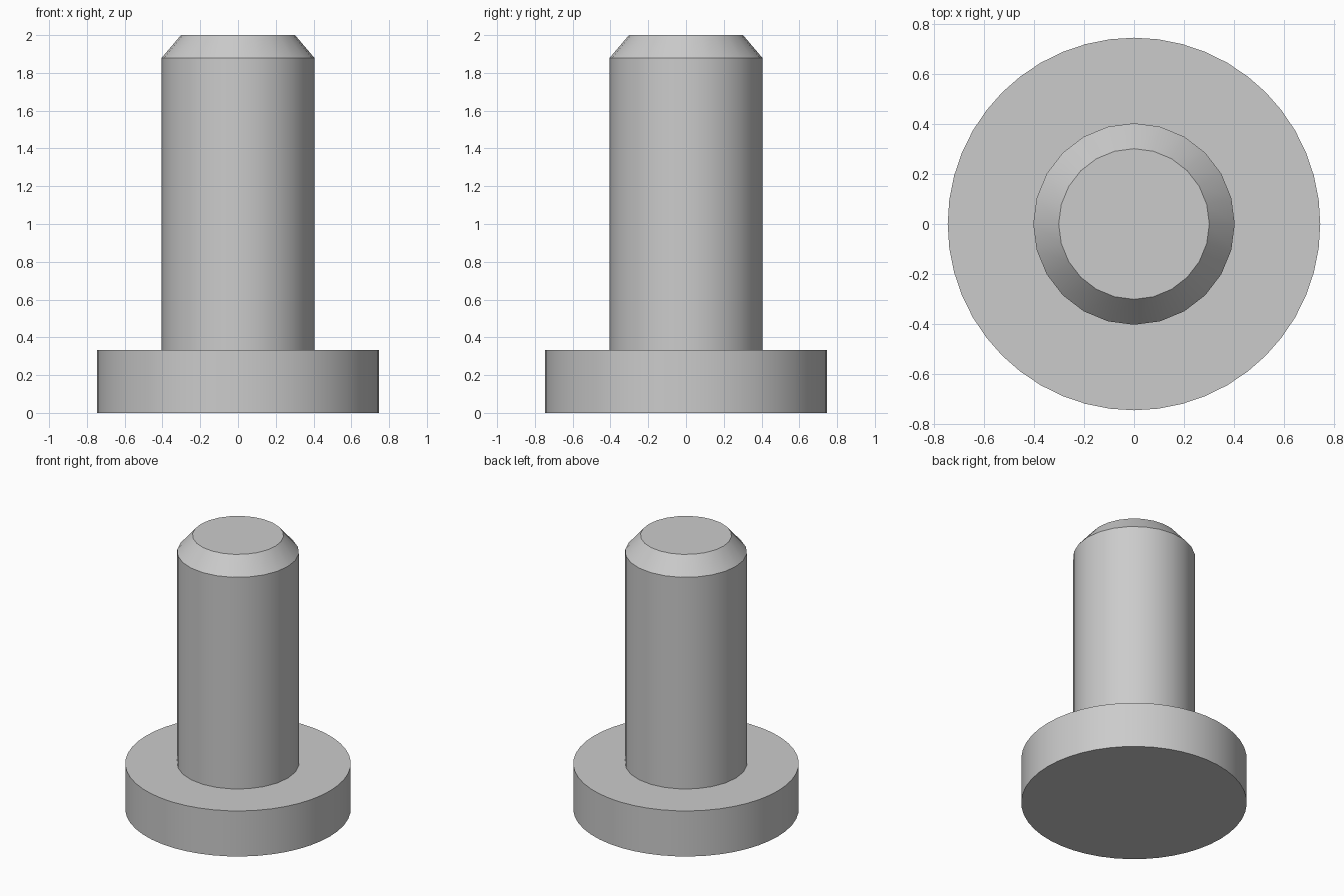
import bpy
import bmesh
import math

cube = bpy.data.objects.get("Cube")
if cube:
    bpy.data.objects.remove(cube, do_unlink=True)

# Plain grey metal
grey = bpy.data.materials.new("grey_metal")
grey.use_nodes = True
colour = (0.6, 0.6, 0.6, 1.0)
grey.diffuse_color = colour
grey.node_tree.nodes["Principled BSDF"].inputs["Base Color"].default_value = colour


def turned_part(name, rings, sides):
    """Closed round part from (radius, height) rings, bottom to top."""
    bm = bmesh.new()
    loops = []
    for radius, z in rings:
        angles = [math.tau * i / sides for i in range(sides)]
        loops.append([bm.verts.new((radius * math.cos(a), radius * math.sin(a), z))
                      for a in angles])
    for low, high in zip(loops, loops[1:]):
        for i in range(sides):
            j = (i + 1) % sides
            bm.faces.new((low[i], low[j], high[j], high[i]))
    bm.faces.new(loops[0][::-1])
    bm.faces.new(loops[-1])
    mesh = bpy.data.meshes.new(name)
    bm.to_mesh(mesh)
    bm.free()
    mesh.materials.append(grey)
    obj = bpy.data.objects.new(name, mesh)
    bpy.context.collection.objects.link(obj)
    bpy.ops.object.select_all(action="DESELECT")
    obj.select_set(True)
    bpy.context.view_layer.objects.active = obj
    bpy.ops.object.shade_smooth_by_angle(angle=math.radians(30))
    return obj


HEAD_TOP = 0.333

# Wide flat head at the base
turned_part("head", [(0.747, 0), (0.747, HEAD_TOP)], 48)

# Shank with chamfered tip, seated slightly into the head
turned_part("shank", [(0.404, HEAD_TOP - 0.02), (0.404, 1.88), (0.302, 2.0)], 24)
